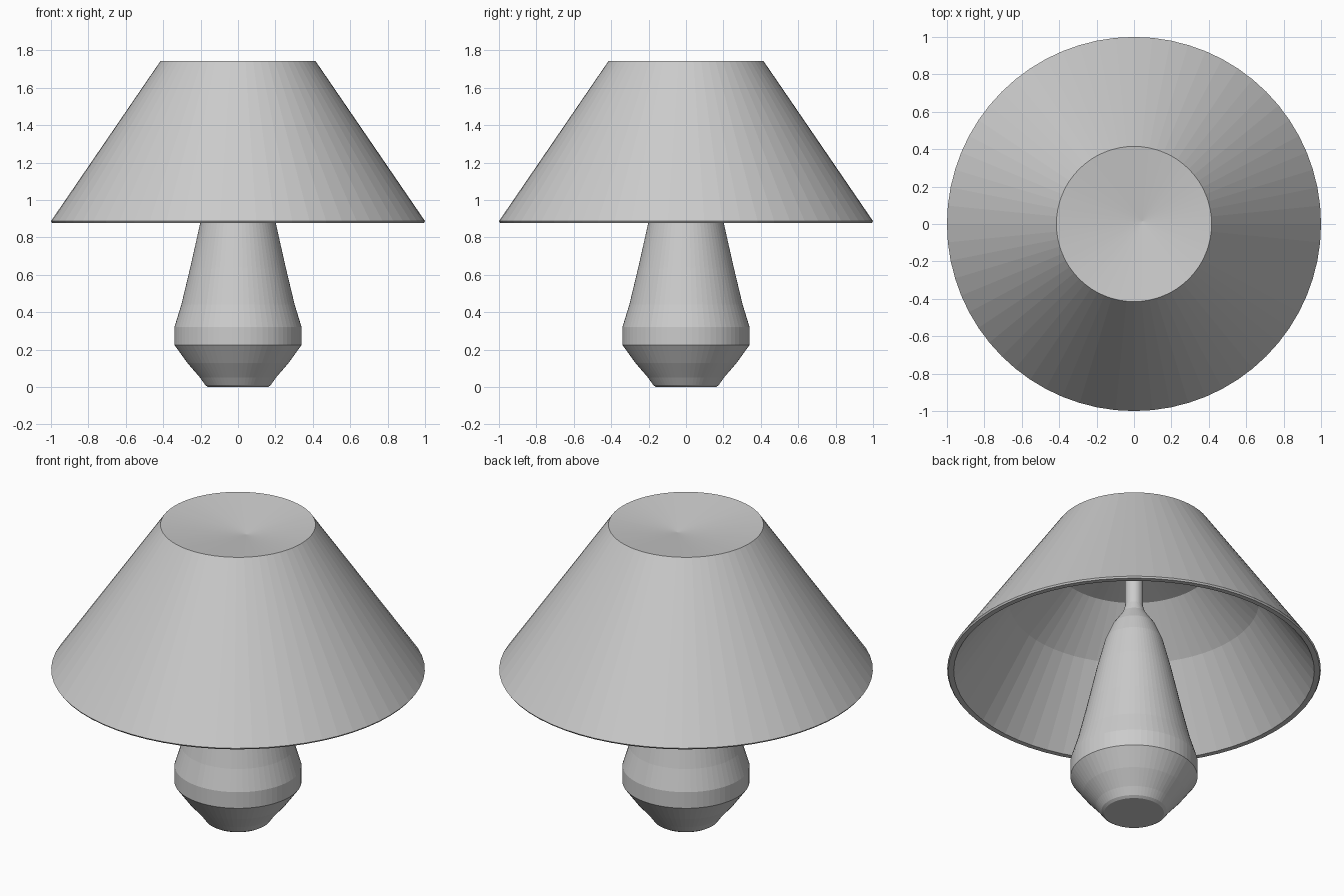
import bpy
import math

SIDES = 64

cube = bpy.data.objects.get("Cube")
if cube:
    bpy.data.objects.remove(cube, do_unlink=True)

grey = bpy.data.materials.new("light_grey")
grey.use_nodes = True
colour = (0.6, 0.6, 0.6, 1.0)
grey.diffuse_color = colour
grey.node_tree.nodes["Principled BSDF"].inputs["Base Color"].default_value = colour


def lathe(name, profile, pole=(0, 0)):
    """Spin (radius, height) points about z; end points at radius 0 meet at the pole."""
    verts, faces, rings = [], [], []
    for r, z in profile:
        start = len(verts)
        if r == 0:
            verts.append((*pole, z))
            rings.append([start] * SIDES)
        else:
            for i in range(SIDES):
                a = 2 * math.pi * i / SIDES
                verts.append((r * math.cos(a), r * math.sin(a), z))
            rings.append(list(range(start, start + SIDES)))
    for low, high in zip(rings, rings[1:]):
        for i in range(SIDES):
            j = (i + 1) % SIDES
            loop = [low[i], low[j], high[j], high[i]]
            faces.append(list(dict.fromkeys(loop)))
    mesh = bpy.data.meshes.new(name)
    mesh.from_pydata(verts, [], faces)
    mesh.materials.append(grey)
    mesh.update()
    obj = bpy.data.objects.new(name, mesh)
    bpy.context.collection.objects.link(obj)


# Turned base, from the foot up through the shoulder to the thin neck
lathe("base", [
    (0, 0), (0.16, 0), (0.175, 0.01), (0.203, 0.05), (0.27, 0.128),
    (0.34, 0.225), (0.34, 0.32), (0.303, 0.44), (0.255, 0.64),
    (0.20, 0.885), (0.155, 1.06), (0.115, 1.155), (0.06, 1.235),
    (0.047, 1.28), (0.047, 1.66),
])

# Hollow shade: domed ceiling, inner wall, rim, outer wall and dished top
lathe("shade", [
    (0, 1.65), (0.42, 1.54), (0.67, 1.31), (0.965, 0.878),
    (0.994, 0.878), (1.0, 0.887), (0.415, 1.742), (0, 1.69),
], pole=(0.045, 0.015))
